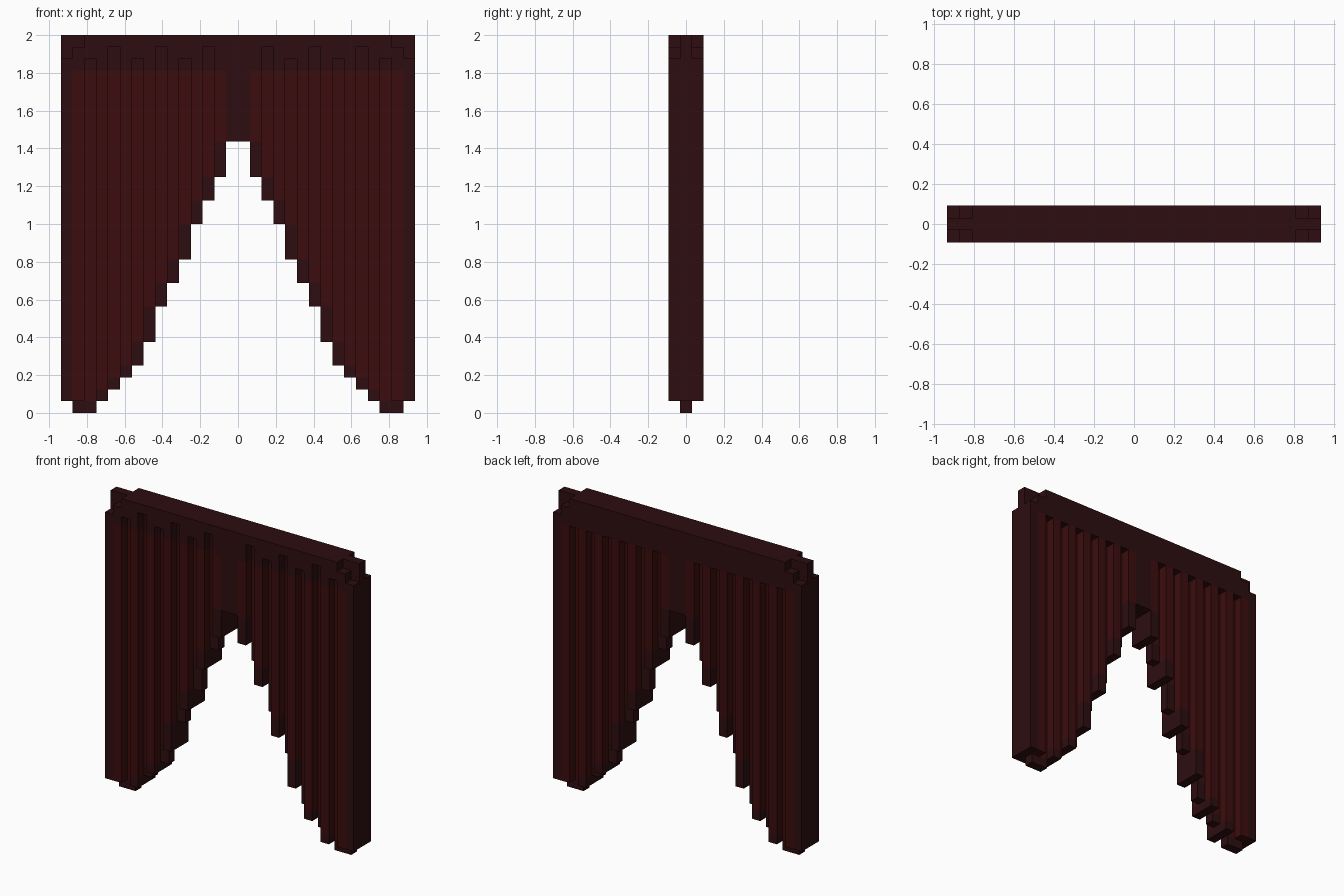
import bpy, bmesh
from mathutils import Matrix, Vector

cube = bpy.data.objects.get("Cube")
if cube:
    bpy.data.objects.remove(cube, do_unlink=True)

U = 1 / 16  # one block


def material(name, rgb):
    m = bpy.data.materials.new(name)
    m.use_nodes = True
    m.diffuse_color = (*rgb, 1)
    m.node_tree.nodes["Principled BSDF"].inputs["Base Color"].default_value = (*rgb, 1)
    return m


TRIM = material("dark maroon trim", (0.026, 0.0040, 0.0050))
CLOTH = material("deep red cloth", (0.046, 0.0040, 0.0042))


def part(name, mat, boxes, mirror=True):
    """Boxes are (x0, x1, y0, y1, z0, z1) in blocks, repeated on -x if mirrored."""
    bm = bmesh.new()
    if mirror:
        boxes = boxes + [(-b[1], -b[0], *b[2:]) for b in boxes]
    for x0, x1, y0, y1, z0, z1 in boxes:
        mid = Vector((x0 + x1, y0 + y1, z0 + z1)) * U / 2
        size = Vector((x1 - x0, y1 - y0, z1 - z0)) * U
        bmesh.ops.create_cube(bm, size=1, matrix=Matrix.Translation(mid) @ Matrix.Diagonal((*size, 1)))
    me = bpy.data.meshes.new(name)
    bm.to_mesh(me)
    bm.free()
    me.materials.append(mat)
    ob = bpy.data.objects.new(name, me)
    bpy.context.collection.objects.link(ob)
    return ob


# Hem height of each column, from the centre outwards
hem = [23, 20, 18, 16, 13, 11, 9, 6, 4, 3, 2, 1, 0, 0]
BAND = 29  # underside of the top band
FULL, THIN = (-1.5, 1.5), (-0.5, 0.5)

# Pleats alternate between full-depth ridges and thin recessed folds
ridges, folds, hems = [], [], []
for i in range(1, 14):
    ridge = i % 2 == 1
    y = FULL if ridge else THIN
    low = 1 if i == 13 else hem[i]
    top = max(hem[i - 1], low)
    if top > low:
        hems.append((i, i + 1, *y, low, top))
    (ridges if ridge else folds).append((i, i + 1, *y, top, BAND))
hems.append((13, 14, *THIN, 0, 1))
part("curtain_ridges", CLOTH, ridges)
part("curtain_folds", CLOTH, folds)
part("curtain_hem", TRIM, hems)

# Centre drop and outer edges
part("centre_drop", TRIM, [(-1, 1, *FULL, hem[0], BAND)], mirror=False)
part("outer_edge", TRIM, [(14, 15, *FULL, 1, BAND)])

# Rail running through the middle of the top band
part("top_rail", TRIM, [(-15, 15, *THIN, BAND, 32)], mirror=False)

# Back of the band, stepping down at the ends
part("back_valance", TRIM, [(0, 13, 0.5, 1.5, BAND, 32),
                            (13, 14, 0.5, 1.5, BAND, 31),
                            (14, 15, 0.5, 1.5, BAND, 30)])

# Front of the band, with the folds cut up into it at alternating heights
front = [(0, 13, -1.5, -0.5, 31, 32),
         (0, 2, -1.5, -0.5, BAND, 31),
         (13, 14, -1.5, -0.5, BAND, 31),
         (14, 15, -1.5, -0.5, BAND, 30)]
for i in range(2, 13):
    if i % 2:
        front.append((i, i + 1, -1.5, -0.5, BAND, 31))
    elif i % 4 == 0:
        front.append((i, i + 1, -1.5, -0.5, 30, 31))
part("front_valance", TRIM, front)
